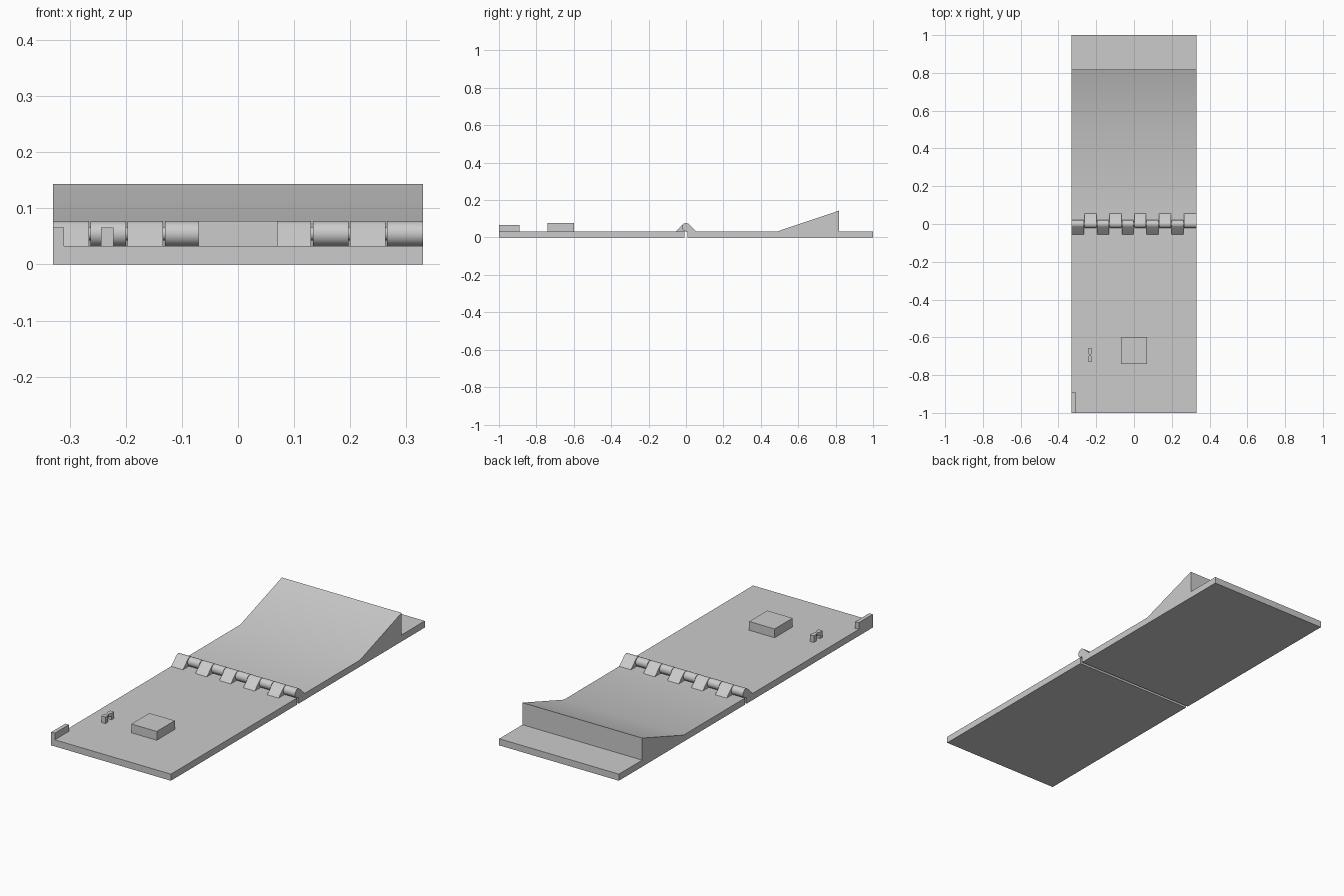
import bpy, bmesh, math

if "Cube" in bpy.data.objects:
    bpy.data.objects.remove(bpy.data.objects["Cube"])

grey = bpy.data.materials.new("plain_grey")
grey.diffuse_color = (0.6, 0.6, 0.6, 1)
grey.use_nodes = True
grey.node_tree.nodes["Principled BSDF"].inputs["Base Color"].default_value = grey.diffuse_color

W, T = 0.33, 0.033      # half width, plate thickness
GAP = 0.007             # half of the slot between the two plates
R = 0.022               # hinge barrel radius


def prism(name, pts, lo, hi, axis="X", smooth=False):
    """Extrude a closed profile: (y, z) along X, or (x, y) along Z."""
    def place(p, t):
        return (t, p[0], p[1]) if axis == "X" else (p[0], p[1], t)
    bm = bmesh.new()
    a = [bm.verts.new(place(p, lo)) for p in pts]
    b = [bm.verts.new(place(p, hi)) for p in pts]
    n = len(pts)
    bm.faces.new(a)
    bm.faces.new(b)
    for i in range(n):
        bm.faces.new((a[i], a[(i + 1) % n], b[(i + 1) % n], b[i]))
    bmesh.ops.recalc_face_normals(bm, faces=bm.faces)
    mesh = bpy.data.meshes.new(name)
    bm.to_mesh(mesh)
    bm.free()
    mesh.materials.append(grey)
    ob = bpy.data.objects.new(name, mesh)
    bpy.context.collection.objects.link(ob)
    if smooth:
        bpy.ops.object.select_all(action="DESELECT")
        ob.select_set(True)
        bpy.context.view_layer.objects.active = ob
        bpy.ops.object.shade_smooth_by_angle(angle=math.radians(30))
    return ob


def box(name, x0, x1, y0, y1, z0, z1):
    return prism(name, [(x0, y0), (x1, y0), (x1, y1), (x0, y1)], z0, z1, "Z")


# Front plate, and rear plate with its wedge ramp
box("front_plate", -W, W, -1, -GAP, 0, T)
prism("rear_plate_with_ramp",
      [(GAP, 0), (1, 0), (1, T), (0.817, T), (0.817, 0.143), (0.49, T), (GAP, T)],
      -W, W, smooth=True)

# Hinge knuckles: round barrel with a tangent foot, alternately front and rear
foot = 0.055
tilt = 2 * math.atan(R / foot)
start, end = math.pi / 2 - tilt, -math.pi / 2
arc = [start + (end - start) * -i / 20 * (2 * math.pi - (start - end)) / (start - end)
       for i in range(21)]
profile = [(foot, T)] + [(R * math.cos(a), T + R + R * math.sin(a)) for a in arc]
step = 2 * W / 10
for i in range(10):
    side = -1 if i % 2 == 0 else 1
    x0 = -W + i * step + (0.0015 if i else 0)
    x1 = -W + (i + 1) * step - (0.0015 if i < 9 else 0)
    prism(f"hinge_knuckle_{i + 1}", [(side * y, z) for y, z in profile],
          x0, x1, smooth=True)

# Hinge pin through all knuckles
pin = [(0.012 * math.cos(k * math.pi / 8), T + R + 0.012 * math.sin(k * math.pi / 8))
       for k in range(16)]
prism("hinge_pin", pin, -W + 0.01, W - 0.01, smooth=True)

# Square pad and corner stop on the front plate
box("square_pad", -0.07, 0.07, -0.74, -0.598, T, 0.077)
box("corner_stop", -W, -0.31, -1, -0.89, T, 0.066)

# Small tie loop: two posts joined by a waisted bridge
cx, cy, h = -0.233, -0.693, 0.011
for s, label in ((-1, "front"), (1, "rear")):
    ya, yb = sorted((cy + s * 0.015, cy + s * 0.035))
    box(f"loop_post_{label}", cx - h, cx + h, ya, yb, T, 0.066)
prism("loop_bridge",
      [(cx - h, cy - 0.015), (cx + h, cy - 0.015), (cx + 0.004, cy),
       (cx + h, cy + 0.015), (cx - h, cy + 0.015), (cx - 0.004, cy)],
      0.052, 0.066, "Z")
